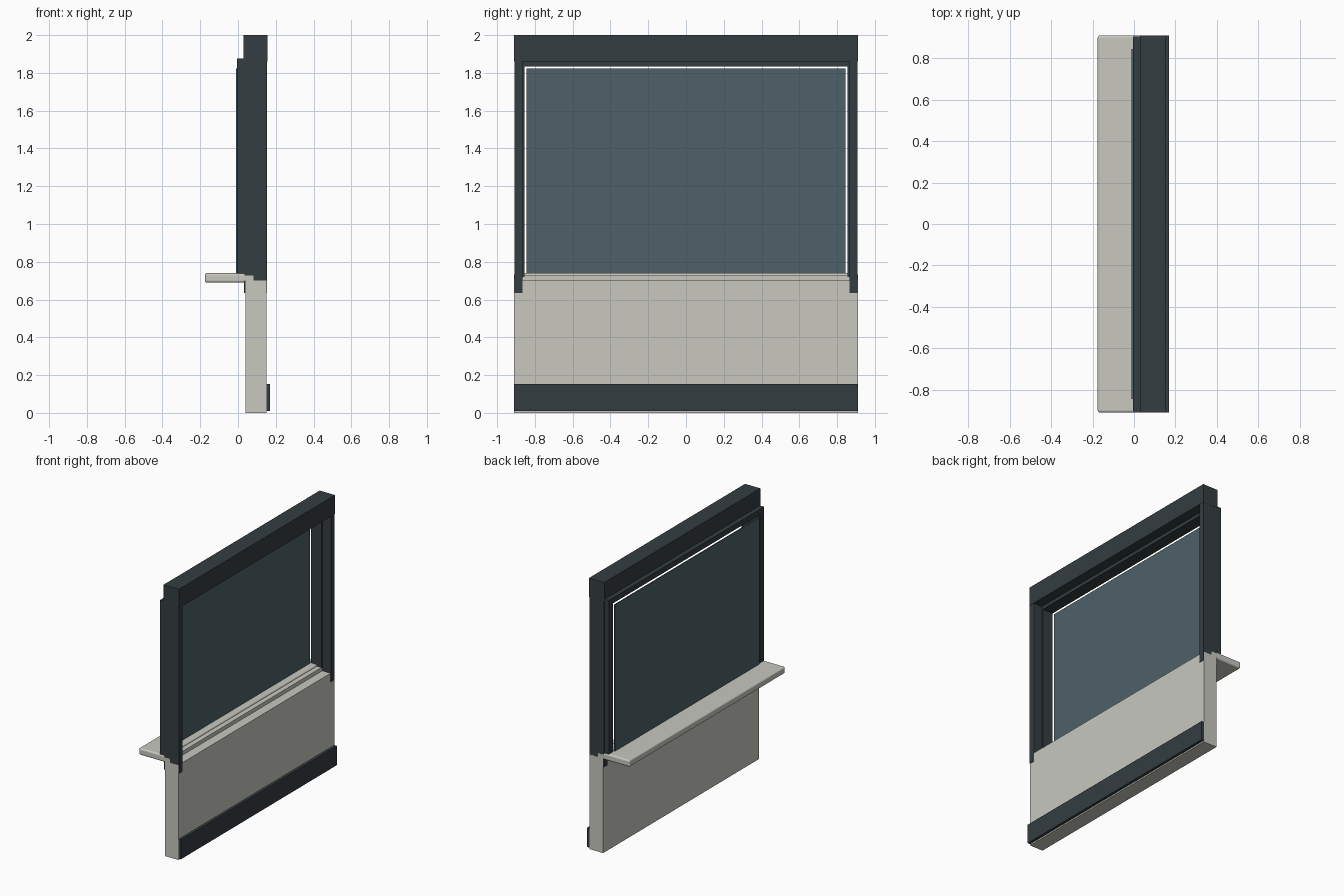
import bpy, bmesh

if "Cube" in bpy.data.objects:
    bpy.data.objects.remove(bpy.data.objects["Cube"])


def material(name, rgb):
    m = bpy.data.materials.new(name)
    m.diffuse_color = (*rgb, 1)
    m.use_nodes = True
    m.node_tree.nodes["Principled BSDF"].inputs["Base Color"].default_value = m.diffuse_color
    return m


DARK = material("dark_metal", (0.035, 0.047, 0.053))
PALE = material("pale_plaster", (0.58, 0.58, 0.53))
BLIND = material("blue_grey", (0.075, 0.12, 0.138))


def extrude(name, pts, to3d, offset, mat):
    """Extrude a closed 2D profile; to3d places it, offset is the sweep."""
    bm = bmesh.new()
    face = bm.faces.new([bm.verts.new(to3d(a, b)) for a, b in pts])
    r = bmesh.ops.extrude_face_region(bm, geom=[face])
    vs = [v for v in r["geom"] if isinstance(v, bmesh.types.BMVert)]
    bmesh.ops.translate(bm, verts=vs, vec=offset)
    bmesh.ops.recalc_face_normals(bm, faces=bm.faces)
    me = bpy.data.meshes.new(name)
    bm.to_mesh(me)
    bm.free()
    ob = bpy.data.objects.new(name, me)
    bpy.context.collection.objects.link(ob)
    me.materials.append(mat)
    return ob


def box(name, x, y, z, mat):
    pts = [(x[0], z[0]), (x[1], z[0]), (x[1], z[1]), (x[0], z[1])]
    return extrude(name, pts, lambda a, b: (a, y[0], b), (0, y[1] - y[0], 0), mat)


def arch(name, x, outer, inner, z0, ztop, zin, mat):
    """Three-sided frame, open at the bottom."""
    pts = [(-outer, z0), (-outer, ztop), (outer, ztop), (outer, z0),
           (inner, z0), (inner, zin), (-inner, zin), (-inner, z0)]
    return extrude(name, pts, lambda a, b: (x[0], a, b), (x[1] - x[0], 0, 0), mat)


W = 0.91

# Lower wall and skirting
box("lower_wall", (0.04, 0.15), (-W, W), (0, 0.70), PALE)
box("skirting_board", (0.15, 0.17), (-W, W), (0.01, 0.153), DARK)

# Sill with rounded nose, and the thinner tongue behind it
sill = box("window_sill", (-0.175, 0.045), (-W, W), (0.69, 0.74), PALE)
bev = sill.modifiers.new("round_edges", "BEVEL")
bev.width, bev.segments = 0.012, 4
box("sill_tongue", (0.035, 0.082), (-W, W), (0.70, 0.728), PALE)

# Side posts with thin lips overlapping the wall on both faces
for s, side in ((-1, "near"), (1, "far")):
    y = (s * 0.866, s * 0.909)
    box(side + "_post", (0.035, 0.15), y, (0.70, 1.87), DARK)
    box(side + "_outer_lip", (0.15, 0.153), y, (0.635, 1.87), DARK)
    box(side + "_inner_lip", (0.033, 0.04), y, (0.635, 1.87), DARK)

# Header beam
box("header", (0.03, 0.155), (-W, W), (1.86, 2.0), DARK)

# Window frame: reveal lining plus wider casing on the room side
arch("frame_lining", (0.03, 0.083), 0.88, 0.856, 0.72, 1.868, 1.835, DARK)
arch("frame_casing", (-0.004, 0.032), 0.905, 0.856, 0.735, 1.875, 1.835, DARK)

# Blind panel hanging in front of the opening
box("blind_panel", (-0.011, -0.004), (-0.844, 0.844), (0.738, 1.822), BLIND)
